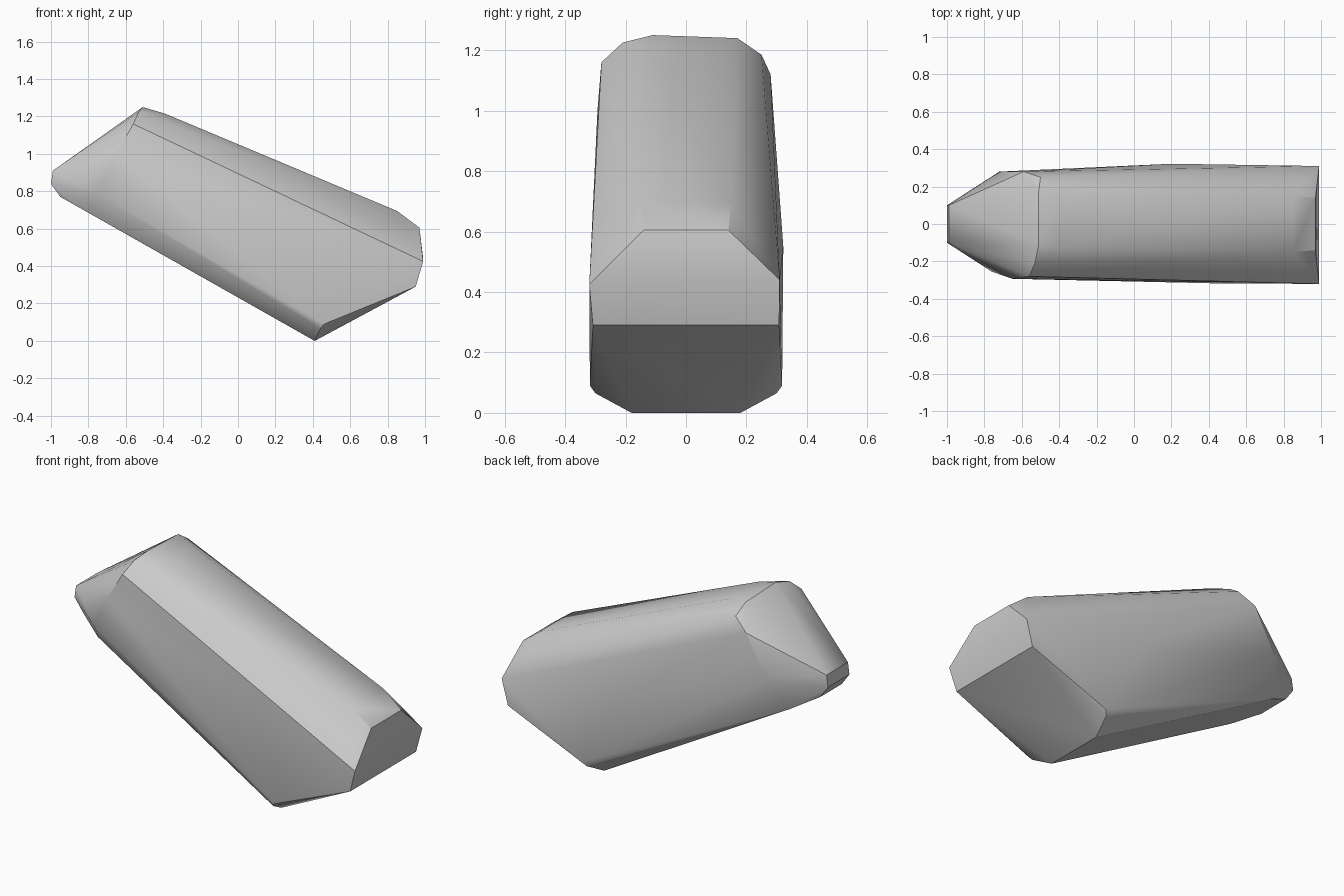
import bpy, bmesh, math

cube = bpy.data.objects.get("Cube")
if cube:
    bpy.data.objects.remove(cube, do_unlink=True)

grey = bpy.data.materials.new("stone_grey")
grey.use_nodes = True
colour = (0.6, 0.6, 0.6, 1)
grey.diffuse_color = colour
grey.node_tree.nodes["Principled BSDF"].inputs["Base Color"].default_value = colour

# Corners shared by both flanks: x, half width, z
mirrored = [
    # narrow nose
    (-0.99, 0.10, 0.91), (-1.0, 0.10, 0.84), (-0.95, 0.10, 0.77),
    # underside
    (-0.80, 0.17, 0.685), (0.41, 0.18, 0.0), (0.44, 0.30, 0.065),
    (0.46, 0.318, 0.09),
    # blunt end
    (0.95, 0.308, 0.29), (0.97, 0.14, 0.605), (0.85, 0.15, 0.695),
    # top ridge
    (-0.39, 0.13, 1.215),
]
# Corners of the slightly uneven shoulders: x, y, z
front_side = [(-0.51, -0.11, 1.25), (-0.53, -0.21, 1.225), (-0.56, -0.28, 1.16),
              (-0.65, -0.293, 1.0), (-0.76, -0.255, 0.79), (0.99, -0.32, 0.425)]
back_side = [(-0.51, 0.17, 1.24), (-0.50, 0.25, 1.185), (-0.59, 0.28, 1.12),
             (-0.72, 0.28, 0.88), (0.99, 0.31, 0.44), (0.20, 0.322, 0.55)]

# Wrap the corners in one convex block
bm = bmesh.new()
for x, w, z in mirrored:
    for side in (-1, 1):
        bm.verts.new((x, side * w, z))
for p in front_side + back_side:
    bm.verts.new(p)
hull = bmesh.ops.convex_hull(bm, input=bm.verts[:])
loose = [v for v in bm.verts if not v.link_faces]
bmesh.ops.delete(bm, geom=loose, context='VERTS')
bmesh.ops.dissolve_limit(bm, angle_limit=math.radians(1),
                         verts=bm.verts[:], edges=bm.edges[:])
bmesh.ops.recalc_face_normals(bm, faces=bm.faces[:])

mesh = bpy.data.meshes.new("angled_block")
bm.to_mesh(mesh)
bm.free()
mesh.materials.append(grey)
block = bpy.data.objects.new("angled_block", mesh)
bpy.context.collection.objects.link(block)

# Soft faces with sharp creases
bpy.ops.object.select_all(action='DESELECT')
block.select_set(True)
bpy.context.view_layer.objects.active = block
bpy.ops.object.shade_smooth_by_angle(angle=math.radians(30))
